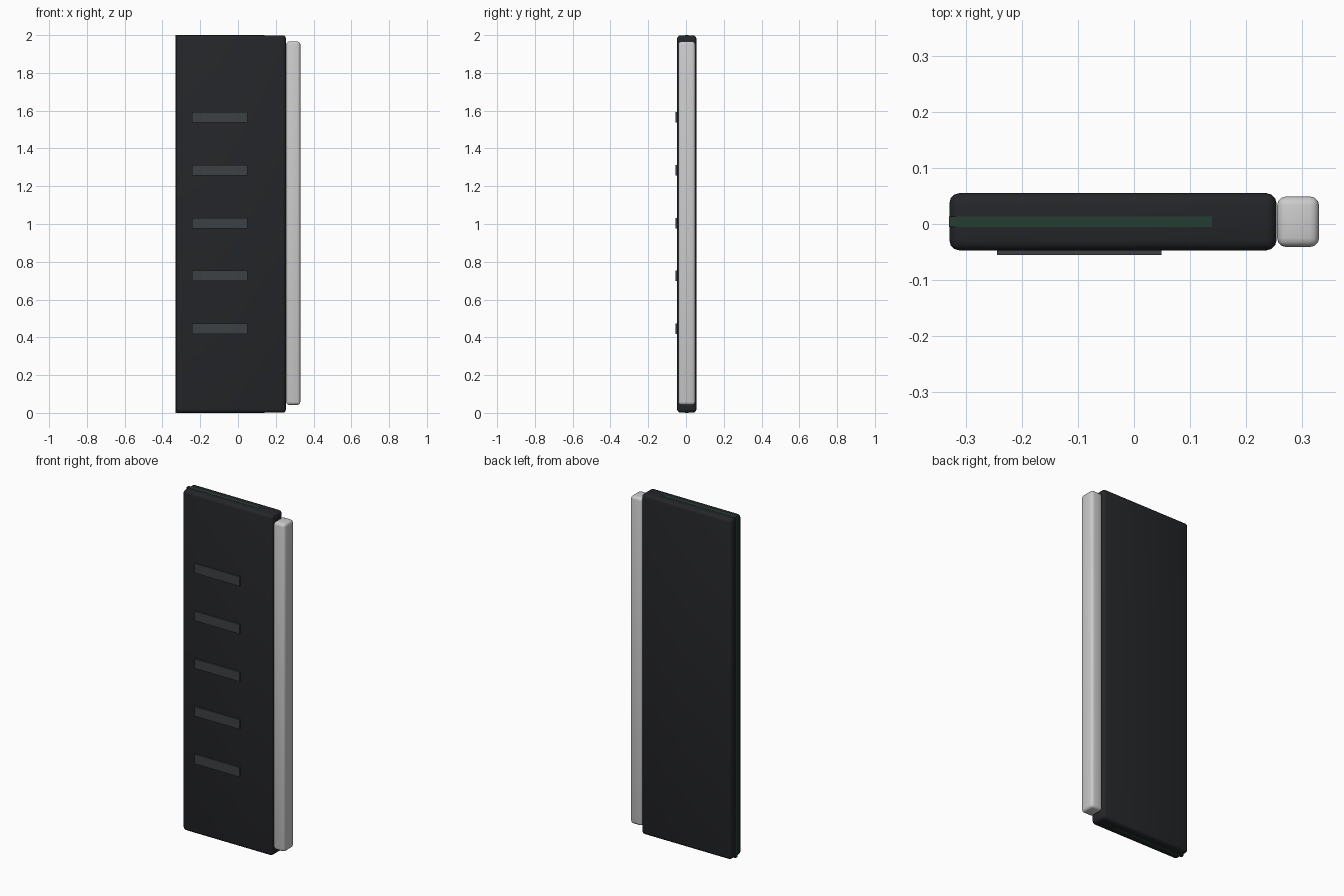
import bpy

if "Cube" in bpy.data.objects:
    bpy.data.objects.remove(bpy.data.objects["Cube"])


def material(name, rgb):
    m = bpy.data.materials.new(name)
    m.diffuse_color = (*rgb, 1)
    m.use_nodes = True
    m.node_tree.nodes["Principled BSDF"].inputs["Base Color"].default_value = m.diffuse_color
    return m


def box(name, lo, hi, mat=None, bevel=0.0):
    """Box between two corners, optionally with rounded edges."""
    centre = [(a + b) / 2 for a, b in zip(lo, hi)]
    bpy.ops.mesh.primitive_cube_add(size=1, location=centre)
    ob = bpy.context.object
    ob.name = name
    ob.scale = [b - a for a, b in zip(lo, hi)]
    bpy.ops.object.transform_apply(location=False, rotation=False, scale=True)
    if mat:
        ob.data.materials.append(mat)
    if bevel:
        mod = ob.modifiers.new("rounded_edges", 'BEVEL')
        mod.width = bevel
        mod.segments = 3
        bpy.ops.object.modifier_apply(modifier=mod.name)
        bpy.ops.object.shade_smooth_by_angle()
    return ob


casing = material("casing_black", (0.018, 0.019, 0.022))
board = material("board_green", (0.019, 0.048, 0.034))
rib = material("rib_grey", (0.048, 0.052, 0.058))

# Main casing slab
box("casing", (-0.329, -0.047, 0.001), (0.254, 0.055, 1.999), casing, 0.018)

# Thin board inside, showing along the top, bottom and left edges
box("circuit_board", (-0.33, -0.005, 0.0), (0.139, 0.013, 2.0), board)

# Long rounded bar on the right edge
box("edge_bar", (0.255, -0.041, 0.042), (0.33, 0.049, 1.966), None, 0.016)

# Raised ribs on the front
for i in range(5):
    z = 0.445 + i * 0.28
    box(f"front_rib_{i + 1}", (-0.244, -0.055, z - 0.028),
        (0.049, -0.045, z + 0.028), rib)
